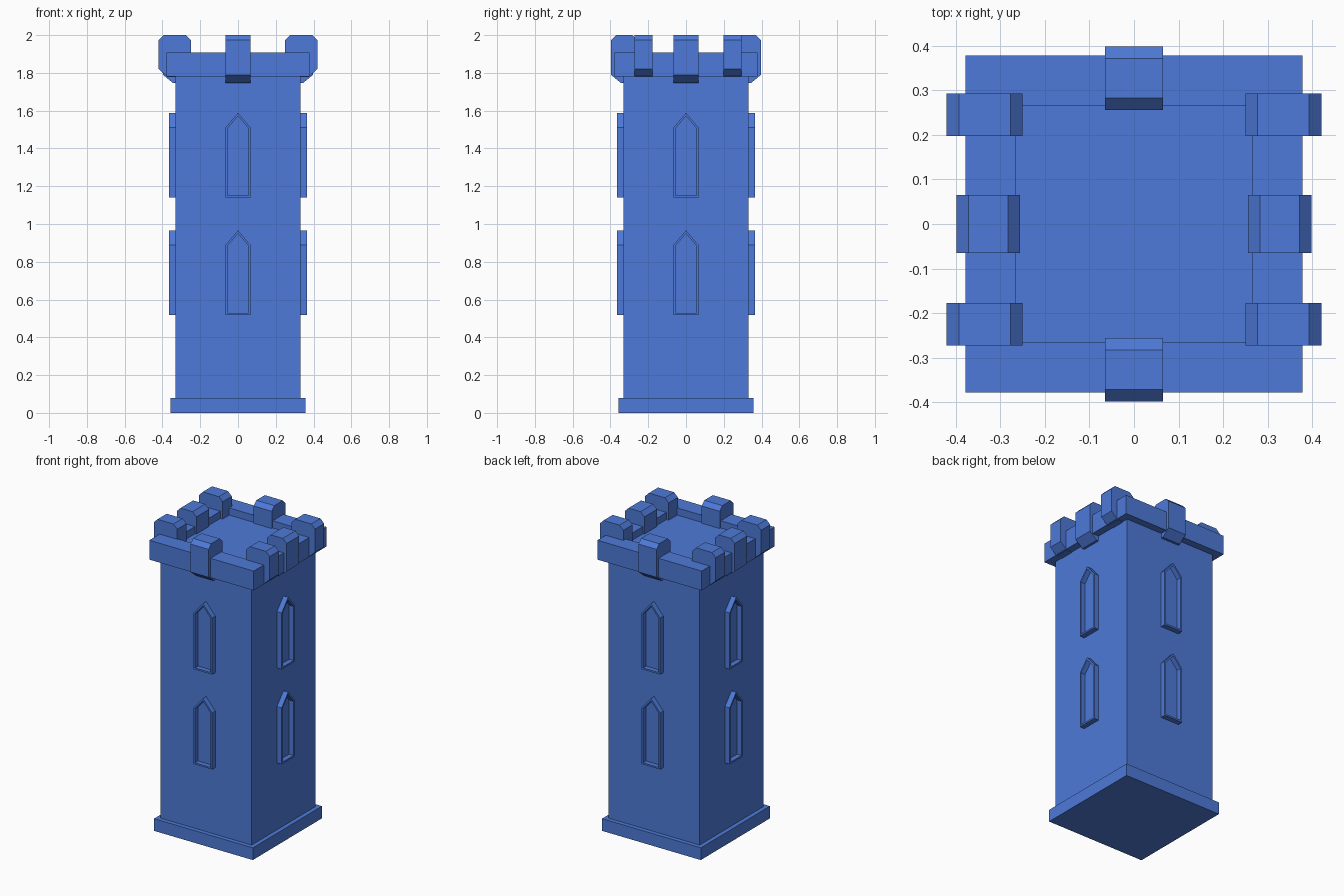
import bpy
import bmesh
from math import pi
from mathutils import Matrix, Vector

if "Cube" in bpy.data.objects:
    bpy.data.objects.remove(bpy.data.objects["Cube"], do_unlink=True)

# Single blue colour for the whole tower
COLOUR = (0.075, 0.195, 0.69, 1.0)
blue = bpy.data.materials.new("blue_stone")
blue.use_nodes = True
blue.diffuse_color = COLOUR
bsdf = blue.node_tree.nodes["Principled BSDF"]
bsdf.inputs["Base Color"].default_value = COLOUR
bsdf.inputs["Roughness"].default_value = 0.8


def finish(bm, name, angle=0.0):
    """Turn a bmesh into a flat shaded object, rotated about z."""
    bm.transform(Matrix.Rotation(angle, 4, "Z"))
    bmesh.ops.recalc_face_normals(bm, faces=bm.faces)
    mesh = bpy.data.meshes.new(name)
    bm.to_mesh(mesh)
    bm.free()
    mesh.materials.append(blue)
    obj = bpy.data.objects.new(name, mesh)
    bpy.context.collection.objects.link(obj)
    return obj


def block(half, low, high):
    """Square block centred on the z axis."""
    bm = bmesh.new()
    bmesh.ops.create_cube(bm, size=1)
    bmesh.ops.scale(bm, vec=(2 * half, 2 * half, high - low), verts=bm.verts)
    bmesh.ops.translate(bm, vec=(0, 0, (low + high) / 2), verts=bm.verts)
    return bm


def prism(points, direction):
    """Close an outline and push it along a direction."""
    bm = bmesh.new()
    face = bm.faces.new([bm.verts.new(p) for p in points])
    result = bmesh.ops.extrude_face_region(bm, geom=[face], use_keep_orig=True)
    moved = [v for v in result["geom"] if isinstance(v, bmesh.types.BMVert)]
    bmesh.ops.translate(bm, vec=direction, verts=moved)
    bmesh.ops.recalc_face_normals(bm, faces=bm.faces)
    return bm


def recess(bm, axis, rim, depth):
    """Sink the face that looks along the axis, leaving a rim."""
    bm.normal_update()
    axis = Vector(axis)
    face = max(bm.faces, key=lambda f: f.normal.dot(axis))
    bmesh.ops.inset_individual(bm, faces=[face], thickness=rim, use_even_offset=True)
    sunk = bmesh.ops.extrude_discrete_faces(bm, faces=[face])["faces"][0]
    bmesh.ops.translate(bm, vec=-axis * depth, verts=sunk.verts)


def merlon(name, inner, outer, foot, low, width, offset, angle):
    """Parapet tooth with chamfered top edges and a sloped foot."""
    c = 0.027
    y = offset - width / 2
    outline = [(inner, 2 - c), (inner + c, 2), (outer - c, 2), (outer, 2 - c),
               (outer, low + 0.043), (foot, low), (inner, low)]
    bm = prism([(x, y, z) for x, z in outline], (0, width, 0))
    finish(bm, name, angle)


def window(name, sill, angle):
    """Pointed window surround standing out from the wall."""
    w, spring, tip = 0.067, sill + 0.37, sill + 0.448
    outline = [(-w, sill), (w, sill), (w, spring), (0, tip), (-w, spring)]
    bm = prism([(0.32, y, z) for y, z in outline], (0.044, 0, 0))
    recess(bm, (1, 0, 0), 0.011, 0.032)
    finish(bm, name, angle)


# Plinth and shaft
finish(block(0.358, 0, 0.08), "plinth")
finish(block(0.33, 0.04, 1.80), "shaft")

# Parapet with a sunken roof floor
parapet = block(0.378, 1.78, 1.907)
recess(parapet, (0, 0, 1), 0.112, 0.047)
finish(parapet, "parapet")

# Windows and middle merlons on all four sides
sides = {"left": 0, "back": pi / 2, "right": pi, "front": -pi / 2}
for side, angle in sides.items():
    window(side + "_lower_window", 0.518, angle)
    window(side + "_upper_window", 1.14, angle)
    merlon(side + "_middle_merlon", 0.256, 0.398, 0.345, 1.747, 0.131, 0, angle)

# Corner merlons along the left and right sides
for side, angle, sign in (("left", 0, 1), ("right", pi, -1)):
    for end, y in (("front", -0.225), ("back", 0.245)):
        merlon(f"{side}_{end}_merlon", 0.25, 0.42, 0.372, 1.777, 0.095, sign * y, angle)
